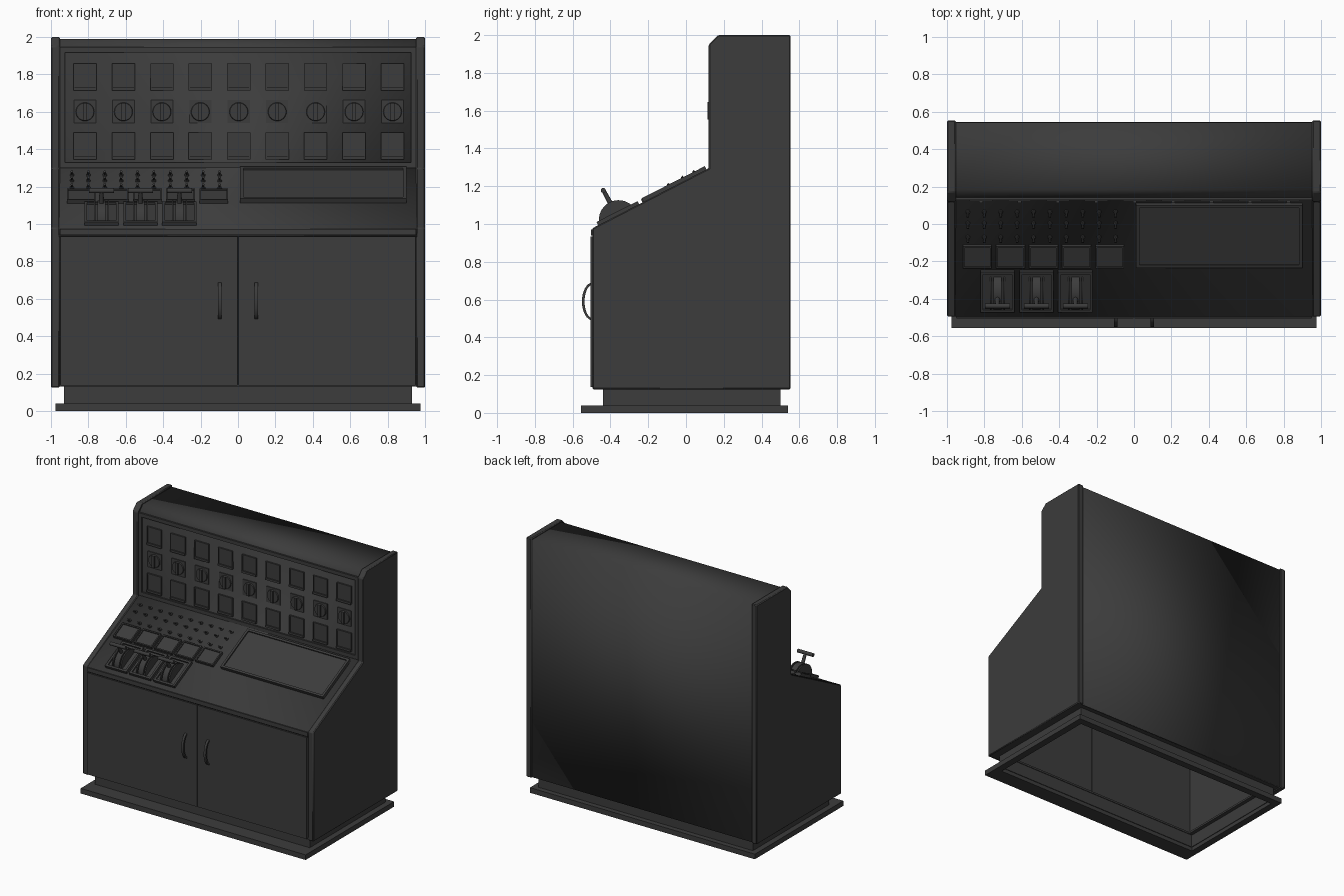
import bpy, bmesh
from math import sin, cos, pi, atan2
from mathutils import Matrix, Vector

if "Cube" in bpy.data.objects:
    bpy.data.objects.remove(bpy.data.objects["Cube"])

mat = bpy.data.materials.new("dark_grey")
mat.diffuse_color = (0.045, 0.045, 0.045, 1)
mat.use_nodes = True
mat.node_tree.nodes["Principled BSDF"].inputs["Base Color"].default_value = mat.diffuse_color


def finish(name, bm, M=None, recalc=True):
    if recalc:
        bmesh.ops.recalc_face_normals(bm, faces=bm.faces[:])
    if M is not None:
        bm.transform(M)
    me = bpy.data.meshes.new(name)
    bm.to_mesh(me)
    bm.free()
    me.materials.append(mat)
    ob = bpy.data.objects.new(name, me)
    bpy.context.collection.objects.link(ob)
    return ob


def box(name, x, y, z, M=None, inset=0, depth=0):
    """Box from ranges; optionally inset and sink its +z face."""
    bm = bmesh.new()
    bmesh.ops.create_cube(bm, size=1)
    for v in bm.verts:
        v.co = [(r[0] + r[1]) / 2 + c * (r[1] - r[0]) for c, r in zip(v.co, (x, y, z))]
    if inset:
        bm.normal_update()
        top = max(bm.faces, key=lambda f: f.calc_center_median().z)
        bmesh.ops.inset_region(bm, faces=[top], thickness=inset)
        ret = bmesh.ops.extrude_discrete_faces(bm, faces=[top])
        bmesh.ops.translate(bm, verts=ret["faces"][0].verts[:], vec=(0, 0, -depth))
        # walls of the sunken face
    return finish(name, bm, M, True)


def ring(name, x, y, z, wall, M=None):
    """Rectangular frame, open in the middle."""
    bm = bmesh.new()
    loops = []
    for w, h in ((0, z[0]), (0, z[1]), (wall, z[1]), (wall, z[0])):
        a, b, c, d = x[0] + w, x[1] - w, y[0] + w, y[1] - w
        loops.append([bm.verts.new(p) for p in ((a, c, h), (b, c, h), (b, d, h), (a, d, h))])
    for i in range(4):
        p, q = loops[i], loops[(i + 1) % 4]
        for k in range(4):
            bm.faces.new((p[k], p[(k + 1) % 4], q[(k + 1) % 4], q[k]))
    return finish(name, bm, M)


def prism(name, pts, x0, x1):
    """Closed (y, z) outline extruded along x."""
    bm = bmesh.new()
    f = bm.faces.new([bm.verts.new((x0, *p)) for p in pts])
    r = bmesh.ops.extrude_face_region(bm, geom=[f])
    bmesh.ops.translate(bm, verts=[g for g in r["geom"] if isinstance(g, bmesh.types.BMVert)],
                        vec=(x1 - x0, 0, 0))
    return finish(name, bm)


def rod(name, a, b, r1, r2, n=12, M=None):
    a, b = Vector(a), Vector(b)
    bm = bmesh.new()
    bmesh.ops.create_cone(bm, cap_ends=True, segments=n, radius1=r1, radius2=r2, depth=(b - a).length)
    bm.transform(Matrix.Translation((a + b) / 2) @ (b - a).to_track_quat('Z', 'Y').to_matrix().to_4x4())
    return finish(name, bm, M)


def arc(cy, cz, ry, rz, a0, a1, n):
    return [(cy + ry * cos(a0 + (a1 - a0) * i / n), cz + rz * sin(a0 + (a1 - a0) * i / n))
            for i in range(n + 1)]


# base plate, plinth and underside ledge (all open underneath)
ring("base_plate_sides", (-.975, .975), (-.555, .54), (0, .04), .055)
box("base_plate_front", (-.92, .92), (-.5, -.43), (0, .04))
ring("plinth", (-.93, .93), (-.44, .5), (.03, .137), .015)
ring("body_ledge", (-.955, .955), (-.49, .54), (.13, .145), .07)

# body shell: front rail, desk, upright, top and back
bm = bmesh.new()
prof = [(-.49, .93), (-.49, .973), (.145, 1.295), (.145, 1.94), (.185, 1.985), (.54, 1.985), (.54, .13)]
L, R = [[bm.verts.new((s * .957, *p)) for p in prof] for s in (-1, 1)]
for i in range(len(prof) - 1):
    bm.faces.new((L[i], L[i + 1], R[i + 1], R[i]))
shell = finish("body_shell", bm)
m = shell.modifiers.new("thick", 'SOLIDIFY')
m.thickness, m.offset = .01, 0

# side panels
outline = [(-.495, .125), (-.495, .978), (.12, 1.295), (.12, 1.95), (.17, 2), (.553, 2), (.553, .125)]
for s, n in ((-1, "left"), (1, "right")):
    ob = prism(n + "_side_panel", outline, s * .953, s * 1.0)
    b = ob.modifiers.new("edge", 'BEVEL')
    b.width, b.segments = .006, 1

# doors, front rail and bowed handles
for s, n in ((-1, "left"), (1, "right")):
    x = sorted((s * .95, s * .003))
    box(n + "_door", x, (-.506, -.486), (.137, .933))
    c = s * .097
    pts = arc(-.495, .59, -.056, .1, -pi / 2, pi / 2, 16) + arc(-.495, .59, -.042, .088, pi / 2, -pi / 2, 16)
    prism(n + "_door_handle", pts, c - .009, c + .009)
box("front_rail", (-.953, .953), (-.503, -.486), (.94, .972))

# upright instrument panel: local x, y=height, z=towards the viewer
P = Matrix.Translation((0, .14, 0)) @ Matrix.Rotation(pi / 2, 4, 'X')
ring("panel_frame", (-.953, .953), (1.3, 1.945), (-.002, .012), .028, P)
for i in range(9):
    cx = -.818 + .2055 * i
    for z0, z1, n in ((1.715, 1.857, "upper"), (1.345, 1.49, "lower")):
        x = (cx - .062, cx + .062)
        box(n + "_meter", x, (z0, z1), (-.002, .012), P, .009, .006)
        box(n + "_meter_sill", x, (z0, z0 + .016), (0, .016), P)
    box("knob_plate", (cx - .059, cx + .059), (1.54, 1.662), (-.002, .006), P)
    rod("knob_disc", (cx, 1.6, .005), (cx, 1.6, .014), .05, .047, 28, P)
    box("knob_grip", (cx - .01, cx + .01), (1.553, 1.647), (.012, .027), P)

# sloping desk: local x, y=up the slope, z=normal
ang = atan2(.322, .635)
D = Matrix.Translation((0, -.49, .978)) @ Matrix.Rotation(ang, 4, 'X')


def up(y, w=.025):
    return (y + .49 + w * sin(ang)) / cos(ang)


# large display with raised rim
box("display", (.012, .9), (up(-.235), up(.1)), (-.005, .026), D, .024, .01)

# five small indicator boxes
for i in range(5):
    cx = -.838 + .177 * i
    box("indicator", (cx - .077, cx + .077), (up(-.24), up(-.122)), (-.005, .022), D, .013, .008)

# toggle switches, three rows of ten
for y in (.065, .005, -.07):
    for i in range(10):
        cx, v = -.888 + .0877 * i, up(y, 0)
        rod("toggle_base", (cx, v, -.003), (cx, v, .007), .013, .011, 8, D)
        rod("toggle_stick", (cx, v, .004), (cx, v - .016, .032), .004, .007, 8, D)

# three throttle levers
for i in range(3):
    cx = -.73 + .2085 * i
    box("lever_plate", (cx - .092, cx + .092), (up(-.475), up(-.258)), (-.005, .022), D, .022, .012)
    for s, w in ((0, .022), (-1, .005), (1, .005)):
        c = cx + s * .036
        dome = arc(-.357, 1.022, .104, .104, ang + .2, ang + pi - .2, 20)
        prism("lever_quadrant", dome, c - w, c + w)
    rod("lever_arm", (cx, -.39, 1.09), (cx, -.438, 1.18), .014, .011)
    rod("lever_grip", (cx - .067, -.438, 1.178), (cx + .067, -.438, 1.178), .0135, .0135, 14)

# smooth round parts, keep edges crisp
bpy.ops.object.select_all(action='SELECT')
bpy.context.view_layer.objects.active = shell
bpy.ops.object.shade_smooth_by_angle()
